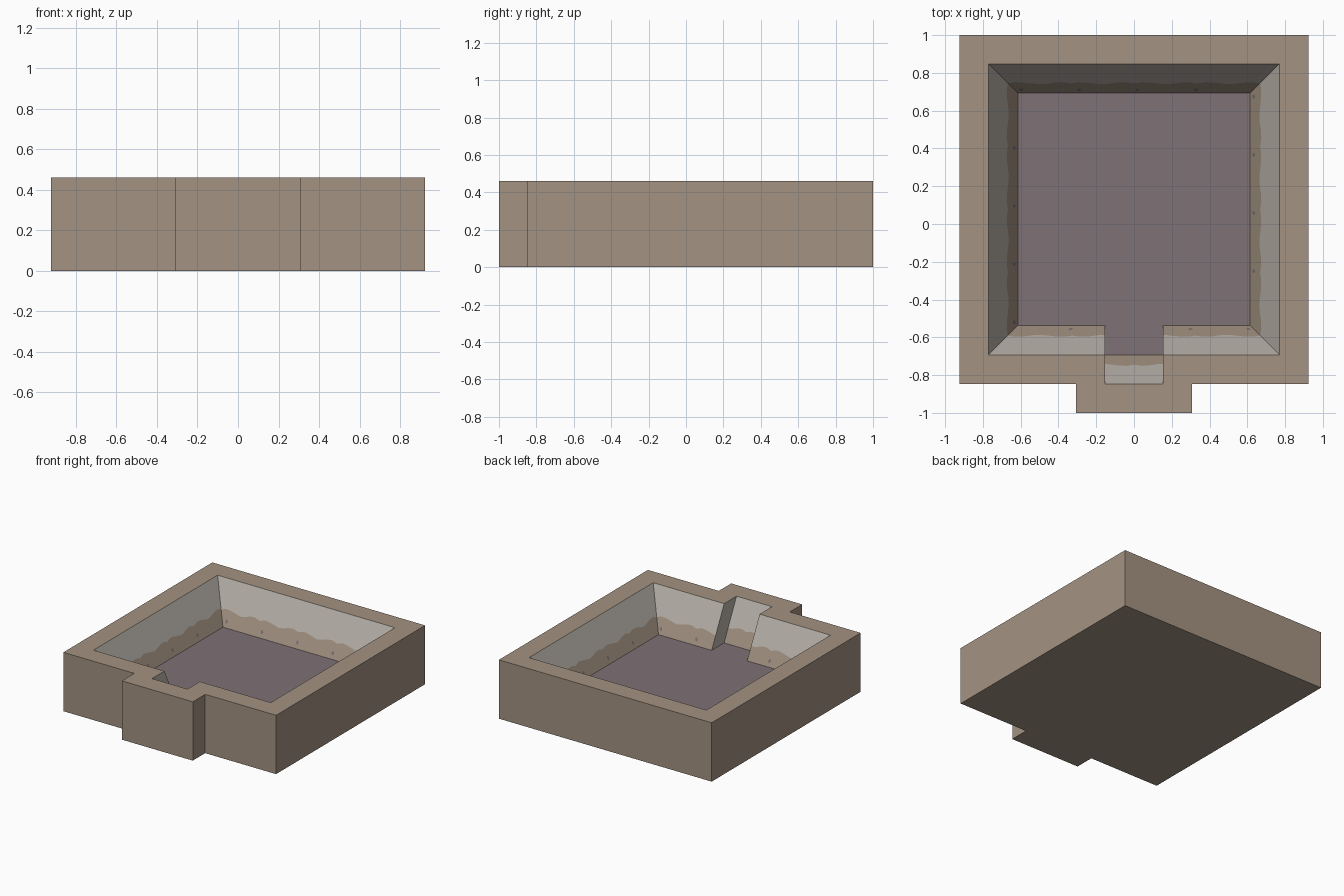
import bpy, bmesh, math
from mathutils import Vector

if "Cube" in bpy.data.objects:
    bpy.data.objects.remove(bpy.data.objects["Cube"])

U = 2 / 13                      # modelling grid unit
TOP, FLOOR = 3 * U, 1 * U


def material(name, rgb):
    m = bpy.data.materials.new(name)
    lin = [((c / 255 + 0.055) / 1.055) ** 2.4 for c in rgb]
    m.diffuse_color = (*lin, 1)
    m.use_nodes = True
    m.node_tree.nodes["Principled BSDF"].inputs["Base Color"].default_value = m.diffuse_color
    return m


TAN = material("tan_stone", (164, 147, 130))
PALE = material("pale_grey_stone", (186, 180, 171))
MAUVE = material("mauve_floor", (126, 113, 117))


def finish(name, bm, mats):
    me = bpy.data.meshes.new(name)
    bm.to_mesh(me)
    bm.free()
    for m in mats:
        me.materials.append(m)
    ob = bpy.data.objects.new(name, me)
    bpy.context.collection.objects.link(ob)
    return ob


def ring(half, z):
    """Clockwise closed outline, mirrored from its right half."""
    pts = half + [(-x, y) for x, y in reversed(half)]
    return [Vector((x * U, y * U, z)) for x, y in pts]


OUTER = [(6, 6.5), (6, -5.5), (2, -5.5), (2, -6.5)]
MOUTH = [(5, 5.5), (5, -4.5), (1, -4.5), (1, -5.5)]
BASE = [(4, 4.5), (4, -3.5), (1, -3.5), (1, -4.5)]

# Outer block: sides, underside and the flat rim around the opening
bm = bmesh.new()
low = [bm.verts.new(p) for p in ring(OUTER, 0)]
high = [bm.verts.new(p) for p in ring(OUTER, TOP)]
hole = [bm.verts.new(p) for p in ring(MOUTH, TOP)]
n = len(low)
for i in range(n):
    j = (i + 1) % n
    bm.faces.new((low[j], low[i], high[i], high[j]))
bm.faces.new(low)
rim_edges = []
for loop in (high, hole):
    for i in range(n):
        a, b = loop[i], loop[(i + 1) % n]
        rim_edges.append(bm.edges.get((a, b)) or bm.edges.new((a, b)))
res = bmesh.ops.triangle_fill(bm, edges=rim_edges, use_beauty=True, normal=(0, 0, 1))
for f in [g for g in res["geom"] if isinstance(g, bmesh.types.BMFace)]:
    f.normal_update()
    if f.normal.z < 0:
        f.normal_flip()
finish("basin_block", bm, [TAN])

# Floor of the basin, running into the entry notch
bm = bmesh.new()
f = bm.faces.new([bm.verts.new(p) for p in reversed(ring(BASE, FLOOR))])
finish("basin_floor", bm, [MAUVE])

# Sloped lining: tan below a wavy line, pale grey above; notch cheeks all pale
WAVE = [.34, .38, .37, .34, .31, .33, .37, .38]
bm = bmesh.new()
spots = bmesh.new()
bases, mouths = ring(BASE, FLOOR), ring(MOUTH, TOP)
centre = Vector((0, 0.5 * U, FLOOR))
for i in range(n):
    j = (i + 1) % n
    a, b, ta, tb = bases[i], bases[j], mouths[i], mouths[j]
    along = (b - a).normalized()
    slope = ta.lerp(tb, .5) - a.lerp(b, .5)
    if abs(slope.normalized().dot(along)) > .05 or (abs(a.x) < 1.1 * U and abs(a.x - b.x) < 1e-4):
        if abs(a.x) < 1.1 * U and abs(a.x - b.x) < 1e-4:
            bm.faces.new([bm.verts.new(p) for p in (a, b, tb, ta)]).material_index = 1
            continue
    cols = max(1, round((b - a).length / U * 4))
    start = round(((a - centre).dot(along) / U + 4) * 4)
    rows = []
    for k in range(cols + 1):
        p, q = a.lerp(b, k / cols), ta.lerp(tb, k / cols)
        mid = p.lerp(q, WAVE[(start + k) % 8])
        rows.append([bm.verts.new(v) for v in (p, mid, q)])
    for c, d in zip(rows, rows[1:]):
        for r in (0, 1):
            bm.faces.new((c[r], d[r], d[r + 1], c[r + 1])).material_index = r
    # Small mauve flecks repeating just above the floor
    if (a.lerp(b, .5) - centre).dot(along.cross(Vector((0, 0, 1)))) == 0 or abs(a.y + 4.5 * U) < 1e-4:
        continue
    up = slope.normalized()
    out = along.cross(up)
    for k in range(4):
        s = (0.12 + 2 * k) * U - 4 * U - (a - centre).dot(along)
        if 0 < s < (b - a).length:
            o = a + along * s + up * .045 + out * .002
            spots.faces.new([spots.verts.new(
                o + along * .011 * math.cos(t * math.tau / 6) + up * .016 * math.sin(t * math.tau / 6))
                for t in range(6)])
finish("basin_lining", bm, [TAN, PALE])
finish("lining_flecks", spots, [MAUVE])
